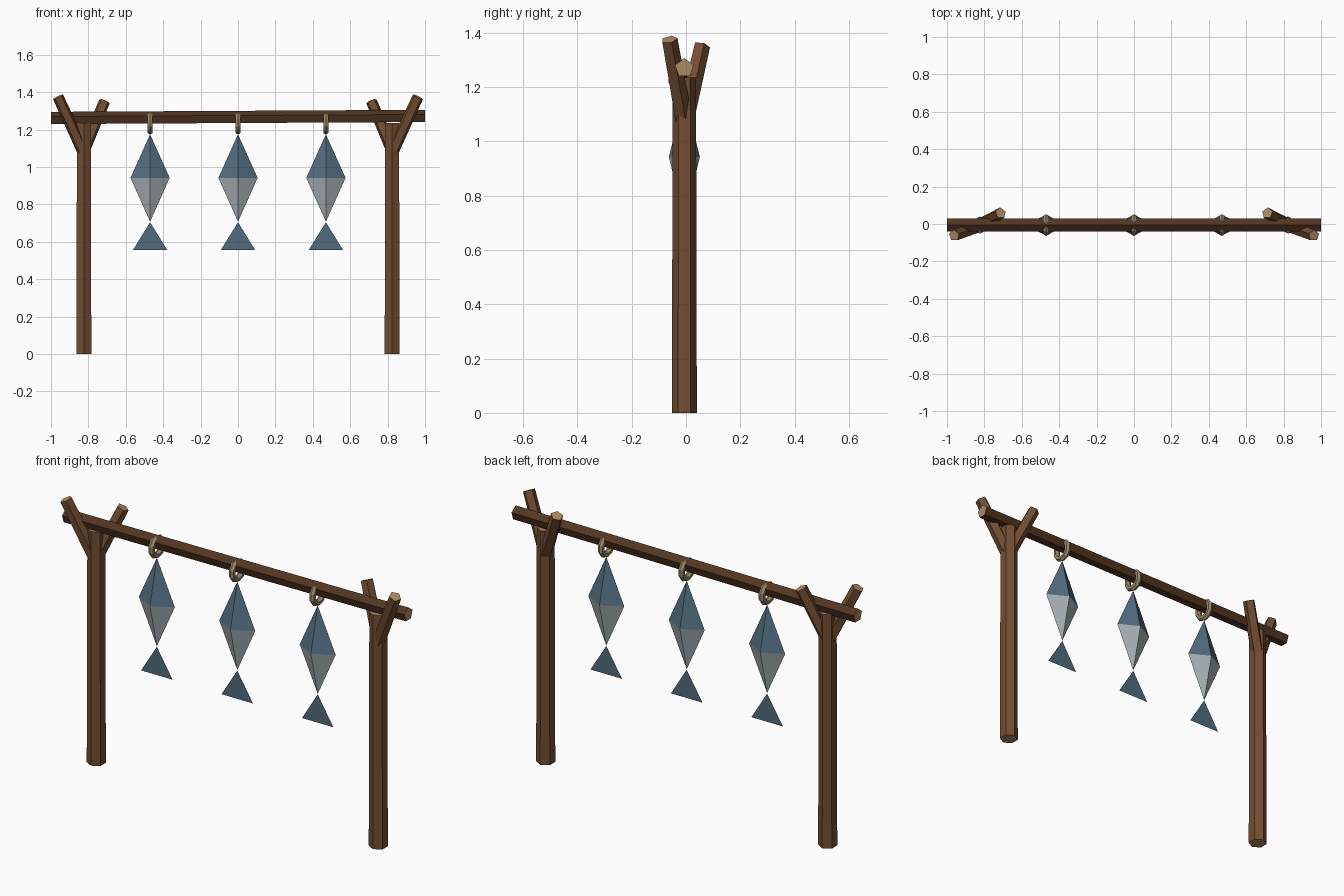
import bpy, bmesh, math
from mathutils import Vector, Matrix

if "Cube" in bpy.data.objects:
    bpy.data.objects.remove(bpy.data.objects["Cube"])

Y0 = -0.006  # shared depth of the rack


def material(name, rgb):
    m = bpy.data.materials.new(name)
    m.diffuse_color = (*rgb, 1)
    m.use_nodes = True
    m.node_tree.nodes["Principled BSDF"].inputs["Base Color"].default_value = m.diffuse_color
    return m


BARK = material("bark", (0.17, 0.075, 0.033))
DARK = material("dark_bark", (0.085, 0.036, 0.016))
CUT = material("cut_wood", (0.42, 0.25, 0.13))
ROPE = material("rope", (0.32, 0.25, 0.14))
BLUE = material("fish_back", (0.085, 0.15, 0.21))
PALE = material("fish_belly", (0.40, 0.45, 0.47))


def make_object(name, verts, faces, mats, face_mats):
    me = bpy.data.meshes.new(name)
    me.from_pydata(verts, [], faces)
    for m in mats:
        me.materials.append(m)
    for p, i in zip(me.polygons, face_mats):
        p.material_index = i
    ob = bpy.data.objects.new(name, me)
    bpy.context.collection.objects.link(ob)
    return ob


def log(name, a, b, r1, r2, sides, bark, up=(0, 1, 0)):
    """Faceted log from a to b, first corner pointing along 'up', pale cut ends."""
    a, b, up = Vector(a), Vector(b), Vector(up)
    d = (b - a).normalized()
    u = (up - d * up.dot(d)).normalized()
    w = d.cross(u)
    verts = []
    for c, r in ((a, r1), (b, r2)):
        for k in range(sides):
            t = math.tau * k / sides
            verts.append(c + (u * math.cos(t) + w * math.sin(t)) * r)
    faces = [(k, (k + 1) % sides, sides + (k + 1) % sides, sides + k)
             for k in range(sides)]
    faces += [tuple(reversed(range(sides))), tuple(range(sides, 2 * sides))]
    return make_object(name, verts, faces, [bark, CUT], [0] * sides + [1, 1])


# Forked posts
for side, s in (("left", -1), ("right", 1)):
    x = s * 0.824
    log(f"{side}_post", (x, Y0, 0), (x, Y0, 1.235), 0.046, 0.043, 6, BARK)
    log(f"{side}_outer_fork", (s * 0.826, Y0 - 0.004, 1.08),
        (s * 0.962, -0.062, 1.375), 0.034, 0.031, 5, BARK)
    log(f"{side}_inner_fork", (s * 0.824, Y0 + 0.004, 1.09),
        (s * 0.713, 0.058, 1.352), 0.034, 0.031, 5, BARK)

# Crossbeam, very slightly tilted
log("crossbeam", (-1, Y0, 1.259), (1, Y0, 1.27), 0.036, 0.036, 5, DARK, up=(0, 0, 1))

# Hanging fish
for i, x in enumerate((-0.47, 0, 0.47), 1):
    # Rope loop
    bpy.ops.mesh.primitive_torus_add(
        location=(x, Y0, 1.235), rotation=(0, math.pi / 2, 0),
        major_segments=10, minor_segments=6, major_radius=0.045, minor_radius=0.016)
    loop = bpy.context.object
    loop.name = f"rope_loop_{i}"
    loop.data.materials.append(ROPE)

    # Body: stretched four-sided double pyramid
    ring = [(x + 0.105, Y0, 0.942), (x, Y0 + 0.057, 0.942),
            (x - 0.105, Y0, 0.942), (x, Y0 - 0.057, 0.942)]
    verts = ring + [(x, Y0, 1.175), (x, Y0, 0.708)]
    faces = [(k, (k + 1) % 4, 4) for k in range(4)]
    faces += [((k + 1) % 4, k, 5) for k in range(4)]
    make_object(f"fish_body_{i}", verts, faces, [BLUE, PALE], [0] * 4 + [1] * 4)

    # Tail: flat triangle
    make_object(f"fish_tail_{i}",
                [(x - 0.092, Y0, 0.556), (x + 0.092, Y0, 0.556), (x, Y0, 0.705)],
                [(0, 1, 2)], [BLUE], [0])
